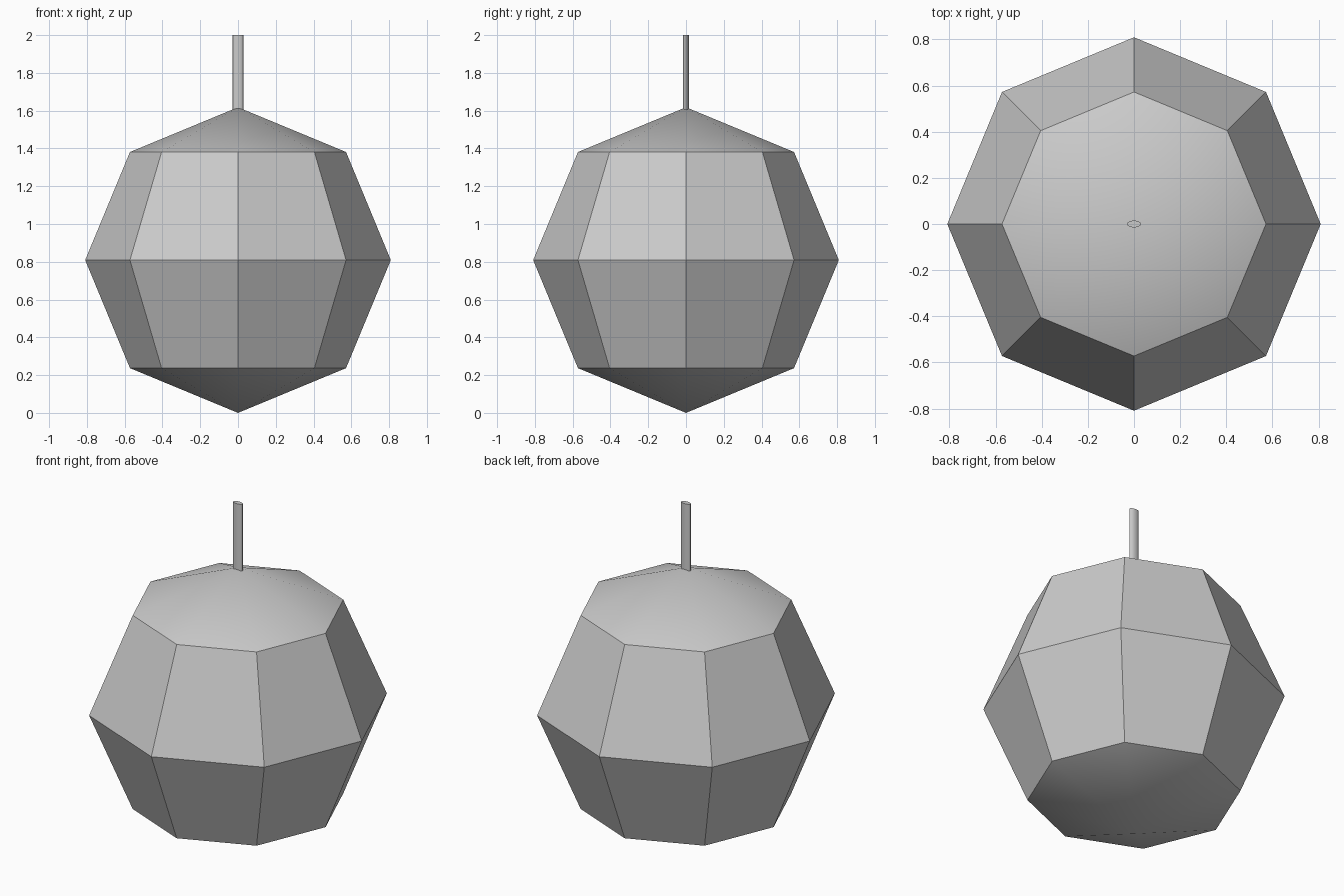
import bpy
import math

if "Cube" in bpy.data.objects:
    bpy.data.objects.remove(bpy.data.objects["Cube"])

R = 0.809


def finish(name):
    obj = bpy.context.object
    obj.name = name
    bpy.ops.object.transform_apply(location=False, rotation=True, scale=True)
    bpy.ops.object.shade_smooth_by_angle(angle=math.radians(30))
    return obj


# Faceted round body: eight sides, four bands
bpy.ops.mesh.primitive_uv_sphere_add(segments=8, ring_count=4, radius=R,
                                     location=(0, 0, R))
finish("body")

# Thin flattened stem rising from the top point
bottom, top = 1.605, 2.0
bpy.ops.mesh.primitive_cylinder_add(vertices=16, radius=0.03,
                                    depth=top - bottom,
                                    location=(0, 0, (top + bottom) / 2))
bpy.context.object.scale = (1, 0.5, 1)
finish("stem")
